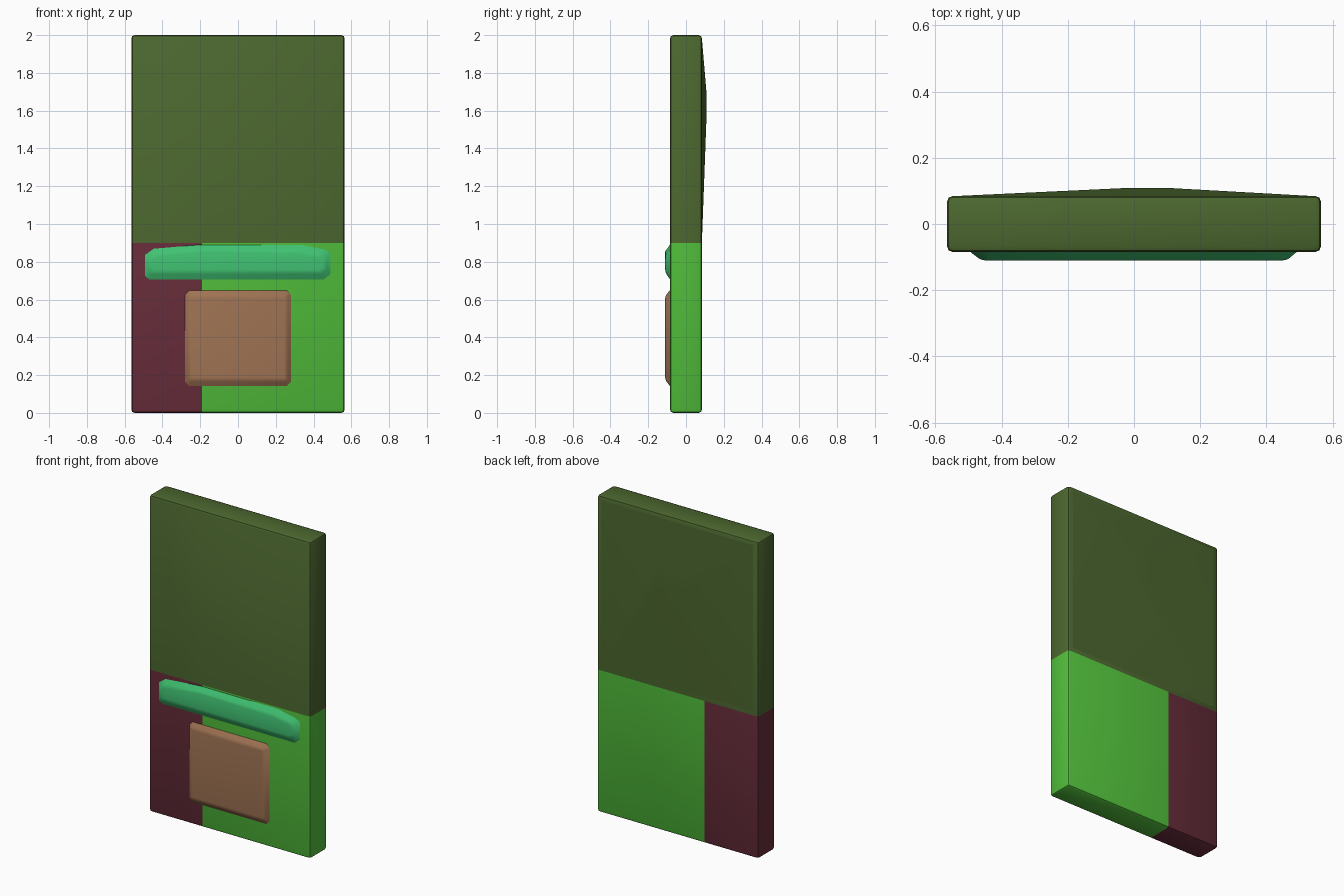
import bpy, bmesh, math

old = bpy.data.objects.get("Cube")
if old:
    bpy.data.objects.remove(old, do_unlink=True)


def material(name, rgb):
    lin = [(c / 255 / 12.92) if c < 11 else ((c / 255 + 0.055) / 1.055) ** 2.4 for c in rgb]
    m = bpy.data.materials.new(name)
    m.use_nodes = True
    m.diffuse_color = (*lin, 1)
    bsdf = m.node_tree.nodes["Principled BSDF"]
    bsdf.inputs["Base Color"].default_value = (*lin, 1)
    bsdf.inputs["Roughness"].default_value = 0.7
    return m


olive = material("olive green", (76, 103, 47))
green = material("bright green", (83, 194, 60))
maroon = material("maroon", (106, 46, 60))
teal = material("teal green", (64, 194, 114))
tan = material("tan brown", (159, 115, 83))


def finish(name, bm, mats, angle=35):
    bmesh.ops.recalc_face_normals(bm, faces=bm.faces[:])
    me = bpy.data.meshes.new(name)
    bm.to_mesh(me)
    bm.free()
    for m in mats:
        me.materials.append(m)
    ob = bpy.data.objects.new(name, me)
    bpy.context.collection.objects.link(ob)
    bpy.ops.object.select_all(action='DESELECT')
    ob.select_set(True)
    bpy.context.view_layer.objects.active = ob
    bpy.ops.object.shade_smooth_by_angle(angle=math.radians(angle))
    return ob


def raised_panel(name, outer, inner, y_base, y_top, mat, rounding=0.0, angle=35):
    """Join an outer outline to a smaller one in front of or behind it."""
    bm = bmesh.new()
    a = [bm.verts.new((x, y_base, z)) for x, z in outer]
    b = [bm.verts.new((x, y_top, z)) for x, z in inner]
    n = len(a)
    bm.faces.new(a)
    front = bm.faces.new(b)
    for i in range(n):
        bm.faces.new((a[i], a[(i + 1) % n], b[(i + 1) % n], b[i]))
    if rounding:
        bmesh.ops.bevel(bm, geom=list(front.edges), offset=rounding, segments=3,
                        profile=0.5, affect='EDGES')
    return finish(name, bm, [mat], angle)


def clipped_rect(x0, x1, z0, z1, c):
    return [(x0 + c, z0), (x1 - c, z0), (x1, z0 + c), (x1, z1 - c),
            (x1 - c, z1), (x0 + c, z1), (x0, z1 - c), (x0, z0 + c)]


# Slab body with rounded edges, cut along the colour borders
SPLIT_Z, SPLIT_X = 0.9, -0.19
bm = bmesh.new()
bmesh.ops.create_cube(bm, size=1)
for v in bm.verts:
    v.co = (v.co.x * 1.13, v.co.y * 0.17, v.co.z * 2 + 1)
bmesh.ops.bevel(bm, geom=bm.edges[:], offset=0.018, segments=2, profile=0.5, affect='EDGES')
for co, no in (((0, 0, SPLIT_Z), (0, 0, 1)), ((SPLIT_X, 0, 0), (1, 0, 0))):
    bmesh.ops.bisect_plane(bm, geom=bm.verts[:] + bm.edges[:] + bm.faces[:],
                           plane_co=co, plane_no=no)
for f in bm.faces:
    c = f.calc_center_median()
    f.material_index = 0 if c.z > SPLIT_Z else (2 if c.x < SPLIT_X else 1)
finish("body", bm, [olive, green, maroon])

# Shallow bulge on the upper back
raised_panel("back_bulge",
             [(-0.548, 0.9), (0.548, 0.9), (0.548, 1.985), (-0.548, 1.985)],
             [(-0.04, 1.55), (0.12, 1.55), (0.12, 1.70), (-0.04, 1.70)],
             0.084, 0.108, olive, angle=20)

# Raised square pocket on the front
raised_panel("front_pocket",
             clipped_rect(-0.285, 0.285, 0.135, 0.655, 0.025),
             clipped_rect(-0.255, 0.255, 0.175, 0.62, 0.01),
             -0.08, -0.11, tan, 0.012, 60)

# Long strap across the front, slightly arched on top
raised_panel("front_strap",
             [(-0.475, 0.70), (0.46, 0.70), (0.497, 0.73), (0.497, 0.855), (0.46, 0.872),
              (0.34, 0.897), (-0.19, 0.897), (-0.45, 0.875), (-0.50, 0.84), (-0.50, 0.72)],
             [(-0.45, 0.745), (0.435, 0.745), (0.46, 0.765), (0.46, 0.82), (0.43, 0.835),
              (0.32, 0.855), (-0.18, 0.855), (-0.43, 0.84), (-0.46, 0.815), (-0.46, 0.76)],
             -0.08, -0.11, teal, 0.012, 60)
